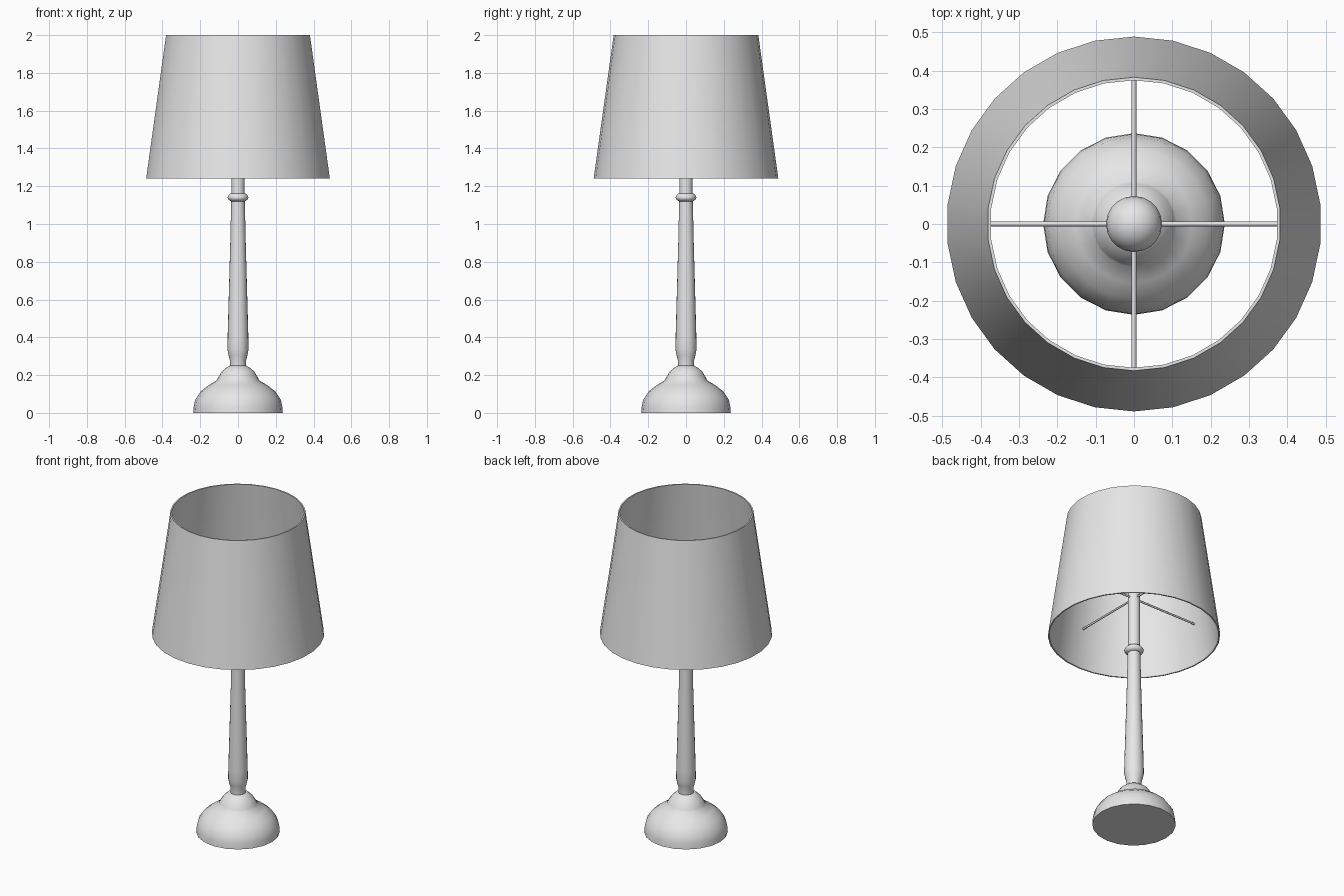
import bpy
import bmesh
from math import sin, cos, pi, radians
from mathutils import Matrix

cube = bpy.data.objects.get("Cube")
if cube:
    bpy.data.objects.remove(cube, do_unlink=True)

grey = bpy.data.materials.new("plain grey")
grey.use_nodes = True
grey.diffuse_color = (0.8, 0.8, 0.8, 1)
grey.node_tree.nodes["Principled BSDF"].inputs["Base Color"].default_value = grey.diffuse_color


def finish(name, bm, angle=35):
    bmesh.ops.recalc_face_normals(bm, faces=bm.faces)
    mesh = bpy.data.meshes.new(name)
    bm.to_mesh(mesh)
    bm.free()
    mesh.materials.append(grey)
    obj = bpy.data.objects.new(name, mesh)
    bpy.context.collection.objects.link(obj)
    bpy.ops.object.select_all(action="DESELECT")
    obj.select_set(True)
    bpy.context.view_layer.objects.active = obj
    bpy.ops.object.shade_smooth_by_angle(angle=radians(angle))
    return obj


def lathe(name, profile, sides, closed=False, angle=35):
    """Revolve (radius, z) points; open profiles get end caps."""
    bm = bmesh.new()
    rings = []
    for r, z in profile:
        turns = [pi / 2 + 2 * pi * i / sides for i in range(sides)]
        rings.append([bm.verts.new((r * cos(a), r * sin(a), z)) for a in turns])
    pairs = list(zip(rings, rings[1:]))
    if closed:
        pairs.append((rings[-1], rings[0]))
    else:
        bm.faces.new(rings[0])
        bm.faces.new(rings[-1])
    for low, high in pairs:
        for i in range(sides):
            j = (i + 1) % sides
            bm.faces.new((low[i], low[j], high[j], high[i]))
    return finish(name, bm, angle)


# Domed foot with a raised shoulder
lathe("base", [(0.237, 0), (0.235, 0.03), (0.227, 0.07), (0.196, 0.115),
               (0.153, 0.148), (0.112, 0.172), (0.106, 0.187), (0.085, 0.22),
               (0.062, 0.24), (0.043, 0.25)], 20, angle=50)

# Turned stem: neck, swelling, taper
lathe("stem", [(0.043, 0.245), (0.043, 0.28), (0.05, 0.305), (0.056, 0.335),
               (0.055, 0.4), (0.048, 0.65), (0.041, 0.9), (0.036, 1.125)], 20)

# Rounded collar
lathe("collar", [(0.036, 1.12), (0.05, 1.128), (0.056, 1.14),
                 (0.05, 1.152), (0.04, 1.162)], 20, angle=60)

# Straight upper post
lathe("post", [(0.035, 1.15), (0.035, 1.62)], 20)

# Round bulb on the post
bm = bmesh.new()
bmesh.ops.create_uvsphere(bm, u_segments=20, v_segments=12, radius=0.073,
                          matrix=Matrix.Translation((0, 0, 1.67)))
finish("bulb", bm)

# Thin tapered shade, open at both ends
lathe("shade", [(0.489, 1.24), (0.383, 2), (0.375, 2), (0.481, 1.24)],
      30, closed=True)

# Crossed rods carrying the shade
for name, axis in (("side_rod", "Y"), ("depth_rod", "X")):
    bm = bmesh.new()
    place = Matrix.Translation((0, 0, 1.48)) @ Matrix.Rotation(pi / 2, 4, axis)
    bmesh.ops.create_cone(bm, cap_ends=True, segments=8, radius1=0.006,
                          radius2=0.006, depth=0.902, matrix=place)
    finish(name, bm, 50)
